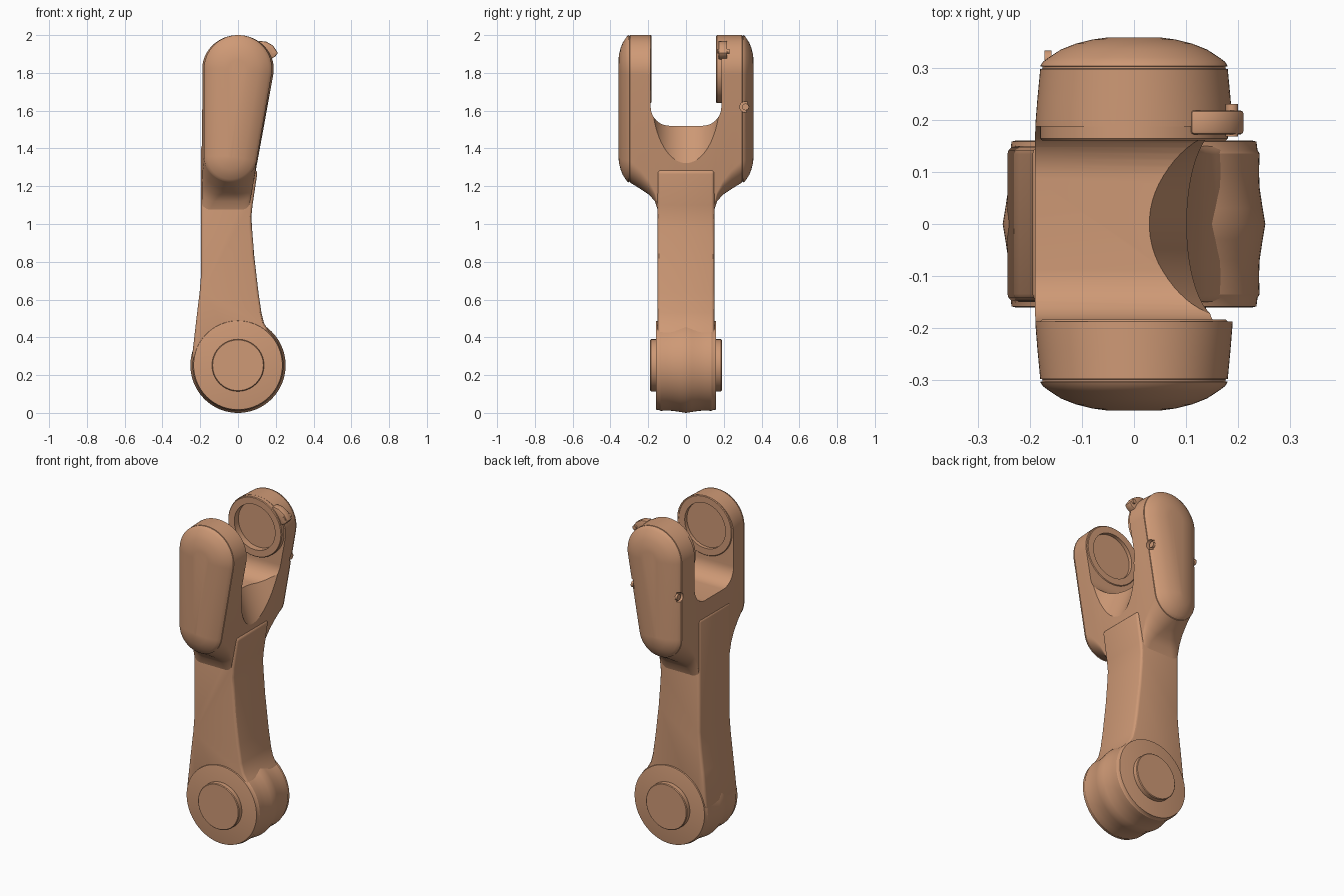
import bpy, bmesh, math
from mathutils import Vector, Matrix

if "Cube" in bpy.data.objects:
    bpy.data.objects.remove(bpy.data.objects["Cube"])

mat = bpy.data.materials.new("tan_plastic")
mat.diffuse_color = (0.62, 0.32, 0.18, 1)
mat.use_nodes = True
mat.node_tree.nodes["Principled BSDF"].inputs["Base Color"].default_value = mat.diffuse_color


def loft(name, rings, loop=False):
    """Skin a list of equal-length point rings; cap the ends unless looped."""
    bm = bmesh.new()
    vs = [[bm.verts.new(p) for p in r] for r in rings]
    n = len(rings[0])
    pairs = list(zip(vs, vs[1:])) + ([(vs[-1], vs[0])] if loop else [])
    for a, b in pairs:
        for i in range(n):
            j = (i + 1) % n
            bm.faces.new((a[i], a[j], b[j], b[i]))
    if not loop:
        bm.faces.new(vs[0])
        bm.faces.new(vs[-1])
    bmesh.ops.recalc_face_normals(bm, faces=bm.faces)
    me = bpy.data.meshes.new(name)
    bm.to_mesh(me)
    bm.free()
    me.materials.append(mat)
    ob = bpy.data.objects.new(name, me)
    bpy.context.collection.objects.link(ob)
    return ob


def lathe(name, prof, x=0, z=0, n=64, loop=False):
    """Revolve (radius, y) points about a y-directed axis through x, z."""
    return loft(name, [[(x + r * math.cos(2 * math.pi * i / n), y,
                         z + r * math.sin(2 * math.pi * i / n)) for i in range(n)]
                       for r, y in prof], loop)


def extrude_y(name, pts, lo, hi):
    return loft(name, [[(x, y, z) for x, z in pts] for y in (lo, hi)])


def extrude_x(name, pts, lo, hi):
    return loft(name, [[(x, y, z) for y, z in pts] for x in (lo, hi)])


def arc(cx, cz, r, a0, a1, n):
    return [(cx + r * math.cos(math.radians(a0 + (a1 - a0) * i / n)),
             cz + r * math.sin(math.radians(a0 + (a1 - a0) * i / n))) for i in range(n + 1)]


def activate(ob):
    bpy.ops.object.select_all(action='DESELECT')
    ob.select_set(True)
    bpy.context.view_layer.objects.active = ob


def modify(ob, kind, **props):
    m = ob.modifiers.new(kind, kind)
    for k, v in props.items():
        setattr(m, k, v)
    activate(ob)
    bpy.ops.object.modifier_apply(modifier=m.name)


def cut(ob, cutter):
    modify(ob, 'BOOLEAN', operation='DIFFERENCE', solver='EXACT', object=cutter)
    bpy.data.objects.remove(cutter)


# Fork: tapered prong outline lofted along y, domed at both ends
def prong_ring(y, bottom, rc, d, sx):
    cx = (-0.134 - rc + 0.1726 * (bottom + rc)) / 0.985
    pts = arc(0, 1.82, 0.18 - d, -9.94, 180, 40)
    pts += arc(-0.18 + rc, bottom + rc, rc - d, 180, 270, 14)
    pts += arc(cx + 0.0005, bottom + rc, rc - d, 270, 350.06, 14)
    return [(x * sx, y, z) for x, z in pts]


dome = [(0.358, 0.13), (0.354, 0.1), (0.346, 0.068), (0.335, 0.04), (0.32, 0.017),
        (0.311, 0.005), (0.303, 0), (0.302, 0.004), (0.298, 0.004), (0.297, 0)]
half = [(y, 1.22, 0.14, d, 1) for y, d in dome]
half += [(0.24, 1.185, 0.12, 0, 1.03), (0.195, 1.155, 0.09, 0, 1.05),
         (0.165, 1.12, 0.06, 0, 1.055), (0.148, 1.07, 0.04, 0, 1.055)]
secs = half + [(-y, *rest) for y, *rest in reversed(half)]
fork = loft("fork", [prong_ring(*s) for s in secs])

# U-shaped slot between the prongs
u = [(-0.187, 2.1)] + arc(-0.087, 1.62, 0.1, 180, 270, 12)
u += arc(0.087, 1.62, 0.1, 270, 360, 12) + [(0.187, 2.1)]
cut(fork, extrude_x("slot_cutter", u, -0.5, 0.5))

# Sloping scoop on the front side of the slot floor
scoop = lathe("scoop_cutter", [(0.18, -0.4), (0.18, 0.4)])
d = Vector((0.08, 0, -0.22)).normalized()
rot = Vector((0, 1, 0)).rotation_difference(d).to_matrix().to_4x4()
scoop.data.transform(Matrix.Translation((0.239, 0, 1.47)) @ rot)
cut(fork, scoop)

# Bearing recesses and screw holes
cut(fork, lathe("recess_cutter", [(0.137, -0.205), (0.137, 0.2)], z=1.82))
screws = []
for sx, x in ((1, 0.147), (-1, -0.18)):
    hole = extrude_x("hole_cutter", arc(0.27, 1.62, 0.03, 0, 345, 23), x - 0.02, x + 0.02)
    hole.data.transform(Matrix.Translation((0, 0.045, 0)))
    cut(fork, hole)
    screws.append(extrude_x("screw_head", arc(0.315, 1.62, 0.018, 0, 345, 23),
                            x - 0.022 * sx, x - 0.008 * sx))

# Bearing rings on the inner prong faces
rings = [lathe("bearing_ring", [(0.137, a), (0.176, a), (0.18, a + s * 0.004), (0.18, b), (0.137, b)],
               z=1.82, loop=True)
         for a, b, s in ((-0.183, -0.195, -1), (0.16, 0.195, 1))]

# Shaft between the fork and the hub
shaft_pts = [(-0.195, 1.42), (-0.195, 0.74), (-0.203, 0.64), (-0.22, 0.5), (-0.243, 0.3),
             (-0.2, 0.2), (0.1, 0.2), (0.18, 0.4), (0.158, 0.44), (0.138, 0.475),
             (0.124, 0.53), (0.108, 0.64), (0.086, 0.83), (0.074, 0.98), (0.071, 1.04),
             (0.077, 1.1), (0.104, 1.28), (-0.16, 1.42)]
shaft = extrude_y("shaft", shaft_pts, -0.15, 0.15)
modify(shaft, 'BEVEL', width=0.016, segments=3, limit_method='ANGLE', angle_limit=math.radians(60))

# Hub with wavy rim, and the pin through it
rim = [(0.228, 0.16), (0.235, 0.158), (0.237, 0.142), (0.241, 0.135), (0.24, 0.1), (0.241, 0.07), (0.247, 0.03)]
hub = lathe("hub", rim + [(0.252, 0)] + [(r, -y) for r, y in reversed(rim)], z=0.252, n=96)
pin = lathe("hub_pin", [(0.134, -0.19), (0.138, -0.186), (0.138, 0.186), (0.134, 0.19)], z=0.252)

# Small clip on the rear prong with its pin
clip = extrude_y("clip", [(0.1, 1.9), (0.11, 1.97), (0.15, 1.965), (0.185, 1.945), (0.212, 1.905),
                          (0.195, 1.885), (0.16, 1.865)], 0.172, 0.218)
modify(clip, 'BEVEL', width=0.006, segments=2)
clip_pin = lathe("clip_pin", [(0.012, 0.168), (0.012, 0.23)], x=0.188, z=1.915, n=20)

for ob in [fork, shaft, hub, pin, clip, clip_pin] + rings + screws:
    activate(ob)
    bpy.ops.object.shade_smooth_by_angle(angle=math.radians(30))
